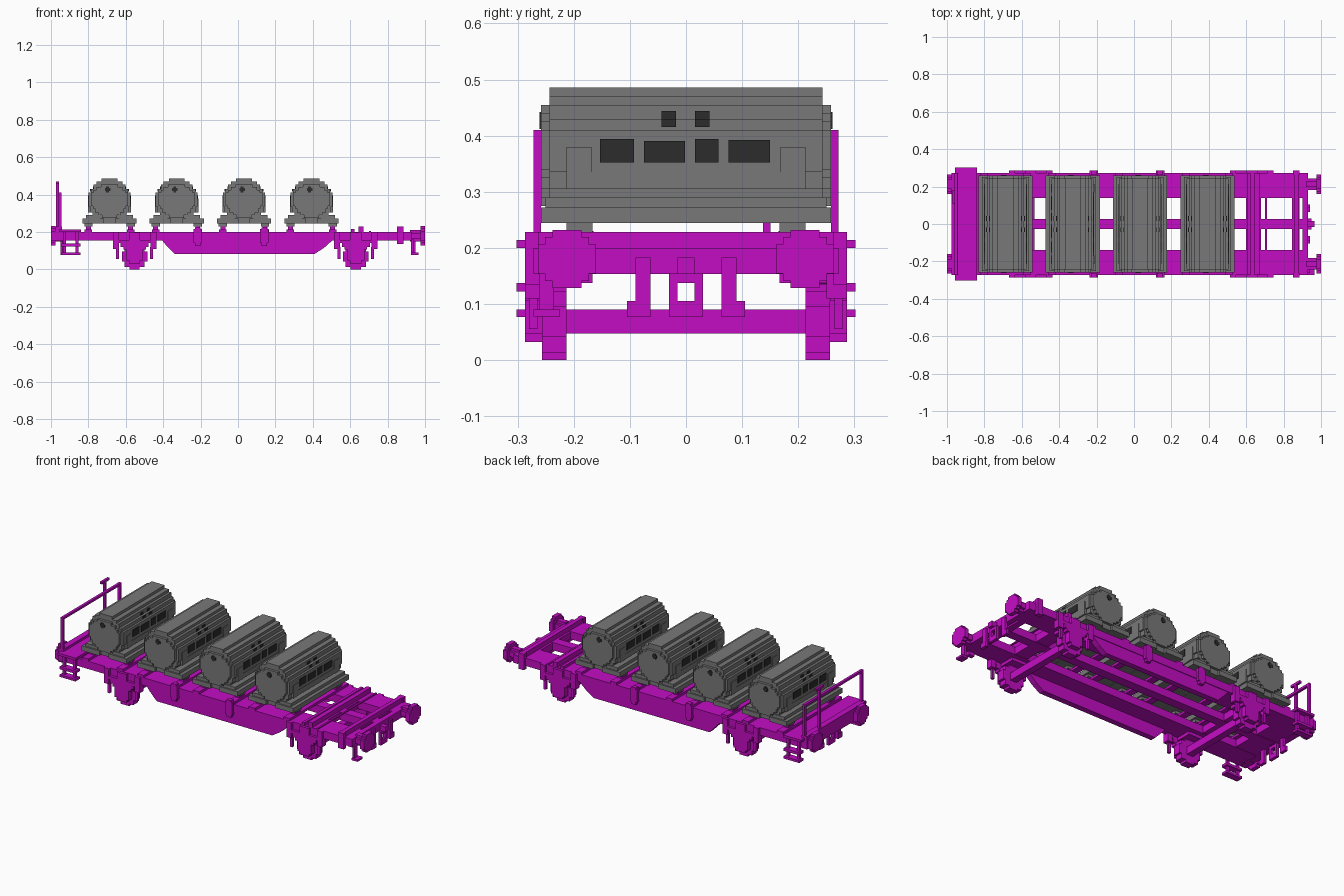
import bpy, bmesh, math
from mathutils import Vector

cube = bpy.data.objects.get("Cube")
if cube:
    bpy.data.objects.remove(cube, do_unlink=True)


def material(name, rgb):
    m = bpy.data.materials.new(name)
    m.use_nodes = True
    m.diffuse_color = (*rgb, 1)
    b = next(n for n in m.node_tree.nodes if n.type == 'BSDF_PRINCIPLED')
    b.inputs["Base Color"].default_value = (*rgb, 1)
    b.inputs["Roughness"].default_value = 0.8
    return m


MAGENTA = material("magenta frame", (0.55, 0.004, 0.55))
GREY = material("grey tank", (0.19, 0.19, 0.19))
DARK = material("dark marking", (0.025, 0.025, 0.025))


def finish(name, bm, mat):
    bmesh.ops.recalc_face_normals(bm, faces=bm.faces)
    me = bpy.data.meshes.new(name)
    bm.to_mesh(me)
    bm.free()
    me.materials.append(mat)
    ob = bpy.data.objects.new(name, me)
    bpy.context.collection.objects.link(ob)
    return ob


def boxes(name, spans, mat):
    """One object from boxes given as (x0, x1, y0, y1, z0, z1)."""
    bm = bmesh.new()
    for x0, x1, y0, y1, z0, z1 in spans:
        geo = bmesh.ops.create_cube(bm, size=1)["verts"]
        for v in geo:
            v.co = Vector((x0 + (v.co.x + .5) * (x1 - x0),
                           y0 + (v.co.y + .5) * (y1 - y0),
                           z0 + (v.co.z + .5) * (z1 - z0)))
    return finish(name, bm, mat)


def both(spans):
    """Repeat spans mirrored in y."""
    return spans + [(a, b, -d, -c, e, f) for a, b, c, d, e, f in spans]


def prism(name, poly, axis, a0, a1, mat):
    """Extrude a (horizontal, z) outline along x or y."""
    bm = bmesh.new()
    put = (lambda u, z: (a0, u, z)) if axis == 'x' else (lambda u, z: (u, a0, z))
    f = bm.faces.new([bm.verts.new(put(u, z)) for u, z in poly])
    ext = bmesh.ops.extrude_face_region(bm, geom=[f])["geom"]
    move = Vector((a1 - a0, 0, 0) if axis == 'x' else (0, a1 - a0, 0))
    bmesh.ops.translate(bm, vec=move, verts=[e for e in ext if isinstance(e, bmesh.types.BMVert)])
    return finish(name, bm, mat)


def stepped(rows, u=0.0, z=0.0):
    """Symmetric stair outline from rows (z0, z1, half width), bottom to top."""
    right = [p for z0, z1, w in rows for p in ((w, z0), (w, z1))]
    left = [(-w, h) for w, h in reversed(right)]
    return [(u + a, z + h) for a, h in right + left]


def disc(r, n=4):
    """Rows of a blocky disc of radius r."""
    s = r / n
    rows = []
    for i in range(-n, n):
        mid = (i + .5) * s
        w = round(math.sqrt(r * r - mid * mid) / s) * s
        if rows and abs(rows[-1][2] - w) < 1e-6:
            rows[-1] = (rows[-1][0], (i + 1) * s, w)
        else:
            rows.append((i * s, (i + 1) * s, w))
    return rows


# Deck: side beams, spine, cross members and solid left end
boxes("deck_side_beam", both([(-.95, .925, .14, .272, .155, .2)]), MAGENTA)
boxes("deck_spine", [(-.95, .925, -.027, .027, .155, .2)], MAGENTA)
boxes("deck_cross_member", [(a, b, -.26, .26, .157, .198) for a, b in
      ((-.94, -.80), (-.61, -.58), (.60, .68), (.845, .885))], MAGENTA)
boxes("end_beam", [(-.975, -.94, -.272, .272, .153, .228),
                   (.90, .93, -.272, .272, .153, .2)], MAGENTA)

# Deep side sills with tapering ends
for s, side in ((1, "left"), (-1, "right")):
    prism("side_sill_" + side, [(-.41, .16), (-.385, .13), (-.34, .083), (.41, .083),
          (.46, .115), (.51, .16)], 'y', s * .235, s * .268, MAGENTA)

# Raised bars across the deck below the tanks and at the right end
CENTRES = (-.687, -.328, .032, .393)
bars = [(c + s * .113 - .02, c + s * .113 + .02, -.272, .272, .2, .214)
        for c in CENTRES for s in (-1, 1)]
bars += [(.605, .622, -.272, .272, .2, .215), (.645, .672, -.272, .272, .2, .228),
         (.70, .71, -.272, .272, .2, .206), (.855, .88, -.287, .287, .2, .228)]
boxes("deck_bar", bars, MAGENTA)
boxes("tank_rest", both([(c + s * .113 - .013, c + s * .113 + .013, .165, .215, .21, .23)
      for c in CENTRES for s in (-1, 1)]), MAGENTA)

# Folding stakes on the deck sides
boxes("side_stake", both([s for x in (-.215, .14) for s in (
      (x - .022, x + .022, .262, .287, .14, .215), (x - .014, x + .014, .262, .287, .125, .225))]
      + [(.85, .885, .262, .287, .135, .228)]), MAGENTA)

# Wheelsets, axle boxes, springs and hangers
for x, end in ((-.553, "rear"), (.63, "front")):
    boxes(end + "_axle", [(x - .02, x + .02, -.285, .285, .047, .09)], MAGENTA)
    for s, side in ((1, "left"), (-1, "right")):
        tag = end + "_" + side
        prism("wheel_" + tag, stepped(disc(.068, 5), x, .068), 'y', s * .213, s * .257, MAGENTA)
        prism("axle_box_" + tag, stepped([(.032, .047, .03), (.047, .105, .045), (.105, .12, .06),
              (.12, .14, .075), (.14, .158, .09)], x), 'y', s * .257, s * .287, MAGENTA)
    boxes(end + "_spring_hanger", both(
        [(x + s * .1 - .016, x + s * .1 + .016, .25, .287, .11, .2) for s in (-1, 1)]
        + [(x + s * .09 - .008, x + s * .09 + .008, .265, .28, .055, .12) for s in (-1, 1)]
        + [(x - .045, x + .045, .167, .257, .137, .156),
           (x - .03, x + .03, .258, .287, .155, .197)]), MAGENTA)

# Buffers on both ends
for e, end in ((1, "front"), (-1, "rear")):
    for s, side in ((1, "left"), (-1, "right")):
        tag = end + "_" + side
        prism("buffer_head_" + tag, stepped(disc(.052, 4), s * .212, .18), 'x',
              e * .975, e * 1.0, MAGENTA)
        prism("buffer_stem_" + tag, stepped(disc(.03, 2), s * .212, .18), 'x',
              e * .92, e * .98, MAGENTA)

# Couplings and hoses on both ends
for e, end in ((1, "front"), (-1, "rear")):
    def span(a, b, *rest):
        return (min(e * a, e * b), max(e * a, e * b), *rest)
    boxes(end + "_hook", [span(.92, .965, -.015, .015, .153, .183)], MAGENTA)
    boxes(end + "_coupling_link", [span(.93, .948, -.03, -.015, .077, .155),
          span(.93, .948, .015, .03, .077, .155), span(.93, .948, -.015, .015, .077, .105),
          span(.93, .948, -.015, .015, .137, .155)], MAGENTA)
    boxes(end + "_hose", both([span(.925, .94, .063, .09, .09, .183),
          span(.925, .942, .063, .105, .077, .105)]), MAGENTA)

# Shunter step at the right front corner
boxes("corner_step", [(.925, .94, -.262, -.235, .085, .16),
                      (.925, .965, -.272, -.225, .078, .09)], MAGENTA)

# Left end platform, ladders and railing
boxes("platform", [(-.957, -.84, -.302, .302, .2, .214)], MAGENTA)
boxes("ladder", both([(-.935, -.92, .272, .287, .077, .2), (-.868, -.853, .272, .287, .077, .2),
      (-.945, -.842, .262, .302, .077, .09), (-.945, -.842, .262, .302, .122, .137)]), MAGENTA)
boxes("railing", both([(-.96, -.945, .258, .272, .2, .41)])
      + [(-.96, -.945, -.272, .272, .397, .41)], MAGENTA)
boxes("brake_post", [(-.972, -.958, .137, .151, .2, .47),
                     (-.972, -.958, .11, .18, .457, .47)], MAGENTA)

# Four lying tanks with skids, saddles and end caps
TANK = [(.245, .262, .06), (.262, .275, .075), (.275, .305, .09), (.305, .335, .103),
        (.335, .41, .112), (.41, .43, .1), (.43, .455, .085), (.455, .47, .07), (.47, .486, .042)]
CAP = [(.275, .29, .04), (.29, .305, .06), (.305, .325, .078), (.325, .34, .088), (.34, .41, .098),
       (.41, .425, .085), (.425, .44, .07), (.44, .455, .045)]
MARKS = ((-.153, -.093, .352, .394), (-.075, -.002, .352, .39), (.016, .058, .352, .394),
         (.076, .15, .352, .392))
TOP_MARKS = ((-.044, -.018), (.016, .042))
for i, c in enumerate(CENTRES, 1):
    prism(f"tank_{i}", stepped(TANK, c), 'y', -.243, .243, GREY)
    for s, side in ((1, "back"), (-1, "front")):
        prism(f"tank_{side}_cap_{i}", stepped(CAP, c), 'y', s * .243, s * .258, GREY)
        prism(f"tank_{side}_plug_{i}", stepped(disc(.015, 2), c - .01, .427), 'y',
              s * .256, s * .261, DARK)
    skids, saddles, marks = [], [], []
    for s in (-1, 1):
        def span(a, b, *rest):
            return (min(c + s * a, c + s * b), max(c + s * a, c + s * b), *rest)
        skids += [span(.03, .145, -.258, .258, .244, .272), span(.05, .125, -.25, .25, .272, .29)]
        skids += both([span(.09, .135, .167, .213, .228, .246)])
        saddles += both([span(.08, .116, .168, .213, .305, .38)])
        saddles += [span(.08, .114, -.168, .168, .305, .335)]
        marks += [span(.108, .115, *m) for m in MARKS]
        marks += [span(.098, .103, a, b, .415, .43) for a, b in TOP_MARKS]
        marks += [span(.083, .088, a, b, .43, .444) for a, b in TOP_MARKS]
    boxes(f"tank_skid_{i}", skids, GREY)
    boxes(f"tank_saddle_{i}", saddles, GREY)
    boxes(f"tank_marking_{i}", marks, DARK)
